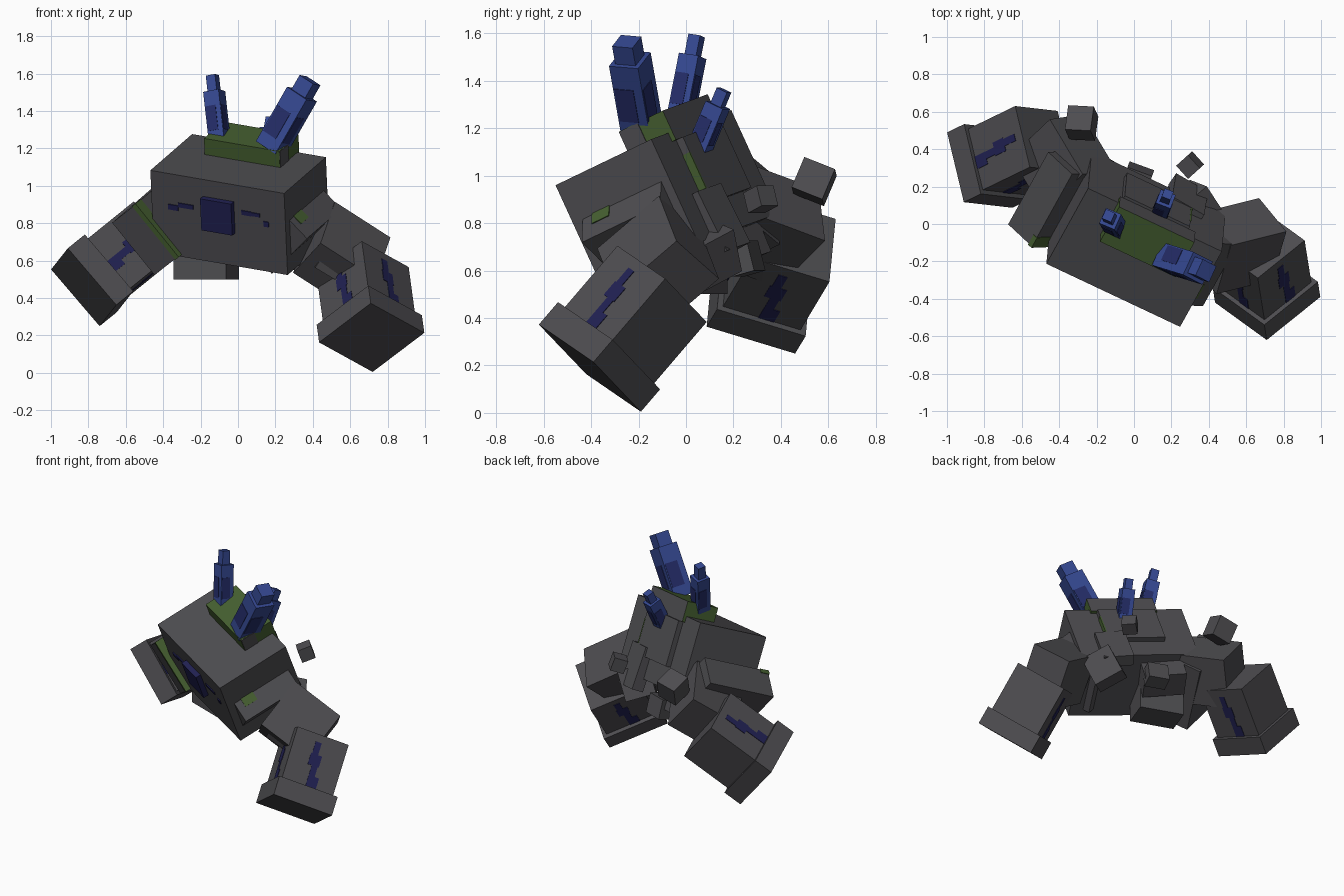
import bpy
import bmesh
from math import radians
from mathutils import Matrix, Vector, Euler

default_cube = bpy.data.objects.get("Cube")
if default_cube:
    bpy.data.objects.remove(default_cube, do_unlink=True)


def make_material(name, red, green, blue):
    material = bpy.data.materials.new(name)
    material.use_nodes = True
    colour = (red, green, blue, 1)
    material.diffuse_color = colour
    shader = material.node_tree.nodes["Principled BSDF"]
    shader.inputs["Base Color"].default_value = colour
    shader.inputs["Roughness"].default_value = .9
    return material


STONE = make_material("stone_grey", .075, .073, .08)
MOSS = make_material("moss_green", .06, .115, .03)
CRYSTAL = make_material("crystal_blue", .036, .066, .29)
DEEP = make_material("deep_blue", .018, .026, .14)
NAVY = make_material("crack_navy", .015, .015, .085)


def make_frame(origin, along_x, along_y):
    """Right-angled frame from an origin and two edge directions."""
    x = Vector(along_x).normalized()
    z = x.cross(Vector(along_y)).normalized()
    y = z.cross(x)
    rotation = Matrix((x, y, z)).transposed().to_4x4()
    return Matrix.Translation(Vector(origin)) @ rotation


def make_box(name, frame, low, high, material=STONE, side=None, side_material=None):
    """Box between two corners of a frame; one side may differ in colour."""
    low, high = Vector(low), Vector(high)
    mesh = bpy.data.meshes.new(name)
    shape = bmesh.new()
    bmesh.ops.create_cube(shape, size=1)
    for vertex in shape.verts:
        vertex.co = Vector([(a + b) / 2 + c * (b - a) for a, b, c in zip(low, high, vertex.co)])
    shape.normal_update()
    mesh.materials.append(material)
    if side:
        mesh.materials.append(side_material)
        for face in shape.faces:
            face.material_index = int(face.normal.dot(Vector(side)) > .9)
    shape.to_mesh(mesh)
    shape.free()
    part = bpy.data.objects.new(name, mesh)
    part.matrix_world = frame
    bpy.context.collection.objects.link(part)


# Torso: x runs across, y runs to the back, z runs up
torso = make_frame((.01, -.08, .9), (.893, -.421, -.154), (.436, .812, .39))
make_box("torso", torso, (-.4, -.25, -.24), (.4, .25, .24))
make_box("moss_cap", torso, (-.22, .04, .2), (.23, .27, .335), MOSS, (0, 1, 0), STONE)
make_box("moss_cap_bare_patch", torso, (.225, .042, .24), (.234, .14, .333))
make_box("back_slab", torso, (-.2, .2, -.1), (.19, .285, .2))
make_box("back_slab_moss", torso, (.185, .24, -.1), (.194, .286, .13), MOSS)

# Face plate and narrow painted eyes
make_box("face_plate", torso, (-.09, -.285, -.045), (.095, -.24, .14), NAVY)


def make_eye(name, across, up, width, height):
    make_box(name, torso, (across - width / 2, -.256, up - height / 2),
             (across + width / 2, -.248, up + height / 2), NAVY)


make_eye("right_eye_outer", -.27, .045, .06, .03)
make_eye("right_eye_inner", -.195, .065, .09, .025)
make_eye("left_eye_inner", .17, .085, .06, .025)
make_eye("left_eye_outer", .22, .085, .06, .02)
make_eye("left_eye_spot", .285, .04, .03, .03)


# Crystals: a thick shaft, a thinner tip and dark patches near the base
def make_crystal(name, base, tip, width, shaft_share, tip_share):
    base, tip = Vector(base), Vector(tip)
    frame = make_frame(base, tip - base, torso.col[0].xyz)
    length = (tip - base).length
    shaft = length * shaft_share
    half = width / 2
    thin = half * tip_share
    make_box(name + "_shaft", frame, (-.03, -half, -half), (shaft, half, half), CRYSTAL)
    make_box(name + "_tip", frame, (shaft - .01, -thin, -thin), (length, thin, thin), CRYSTAL)
    for quarter in range(4):
        turned = frame @ Matrix.Rotation(radians(90 * quarter), 4, "X")
        make_box(name + "_patch", turned, (length * .1, -half * .4, half - .004),
                 (length * .5, half * .9, half + .003), DEEP)


make_crystal("right_crystal", (-.1, -.02, 1.26), (-.137, .045, 1.59), .09, .74, .6)
make_crystal("left_crystal", (.19, -.19, 1.225), (.385, -.25, 1.565), .135, .78, .7)
make_crystal("back_crystal", (.14, .06, 1.12), (.18, .16, 1.36), .085, .74, .6)


# Forearms: a fist cap, a shaft and jagged cracks on all sides but one
def make_forearm(name, frame, plain_side):
    make_box(name + "_fist", frame, (0, 0, 0), (.4, .4, .125))
    make_box(name + "_forearm", frame, (.025, .025, .1), (.375, .375, .47))
    middle = frame @ Matrix.Translation((.2, .2, .29))
    segments = [(.02, -.165, -.09, .07), (.005, -.1, -.02, .04),
                (-.005, -.025, .05, .075), (-.015, .045, .13, .04)]
    for quarter in range(4):
        if quarter == plain_side:
            continue
        turned = middle @ Matrix.Rotation(radians(90 * quarter), 4, "Z")
        for shift, start, end, width in segments:
            make_box(name + "_crack", turned, (.172, shift - width / 2, start),
                     (.178, shift + width / 2, end), NAVY)


right_arm = make_frame((-.74, .46, .25), (-.26, .03, .304), (.113, -.383, .09))
left_arm = make_frame((.72, -.19, .005), (-.29, -.233, .16), (.277, -.195, .205))
make_forearm("right", right_arm, 3)
make_forearm("left", left_arm, 2)

# Upper arms
left_upper = make_frame((.815, -.04, .724), (-.28, -.07, .18), (-.13, .158, -.14))
make_box("left_upper_arm", left_upper, (0, 0, 0), (.36, .28, .35))
right_upper = make_frame((-.45, .56, .94), (.166, -.278, .104), (.158, .023, -.19))
make_box("right_upper_arm", right_upper, (0, 0, -.35), (.36, .28, 0))

# Sloping shoulders with moss
right_shoulder = torso @ make_frame((-.48, -.28, .04), (.67, 0, -.74), (0, 1, 0))
make_box("right_shoulder", right_shoulder, (0, 0, -.2), (.36, .48, 0))
make_box("right_shoulder_moss", right_shoulder, (-.004, -.006, -.025), (.364, .06, .004), MOSS)
left_shoulder = torso @ make_frame((.5, -.2, -.03), (-.67, 0, -.74), (0, 1, 0))
make_box("left_shoulder", left_shoulder, (0, 0, -.3), (.33, .41, 0))
make_box("left_shoulder_moss", left_shoulder, (-.004, .05, -.15), (.004, .14, -.08), MOSS)


# Broken rocks under and behind the torso, and loose floating ones
def make_rock(name, centre, size, turn):
    rotation = Euler([radians(angle) for angle in turn]).to_matrix().to_4x4()
    frame = Matrix.Translation(centre) @ rotation
    half = Vector(size) / 2
    make_box(name, frame, -half, half)


make_rock("waist_rock", (-.17, .03, .6), (.3, .2, .2), (0, 0, -20))
make_rock("rear_rock", (-.08, .19, .7), (.28, .18, .16), (20, 10, -30))
make_rock("side_rock", (.32, .08, .67), (.2, .2, .2), (25, 15, 40))
make_rock("back_shard", (.28, .13, .81), (.2, .08, .28), (25, 10, -30))
make_rock("rear_chip", (.02, .25, .65), (.14, .1, .13), (15, 0, -20))
make_rock("elbow_chip", (.49, -.23, .585), (.13, .1, .1), (20, 30, 15))
make_rock("right_floating_rock", (-.28, .54, .975), (.14, .14, .14), (-22, -12, -3))
make_rock("left_floating_rock", (.3, .315, .9), (.09, .095, .09), (0, -20, 42))
